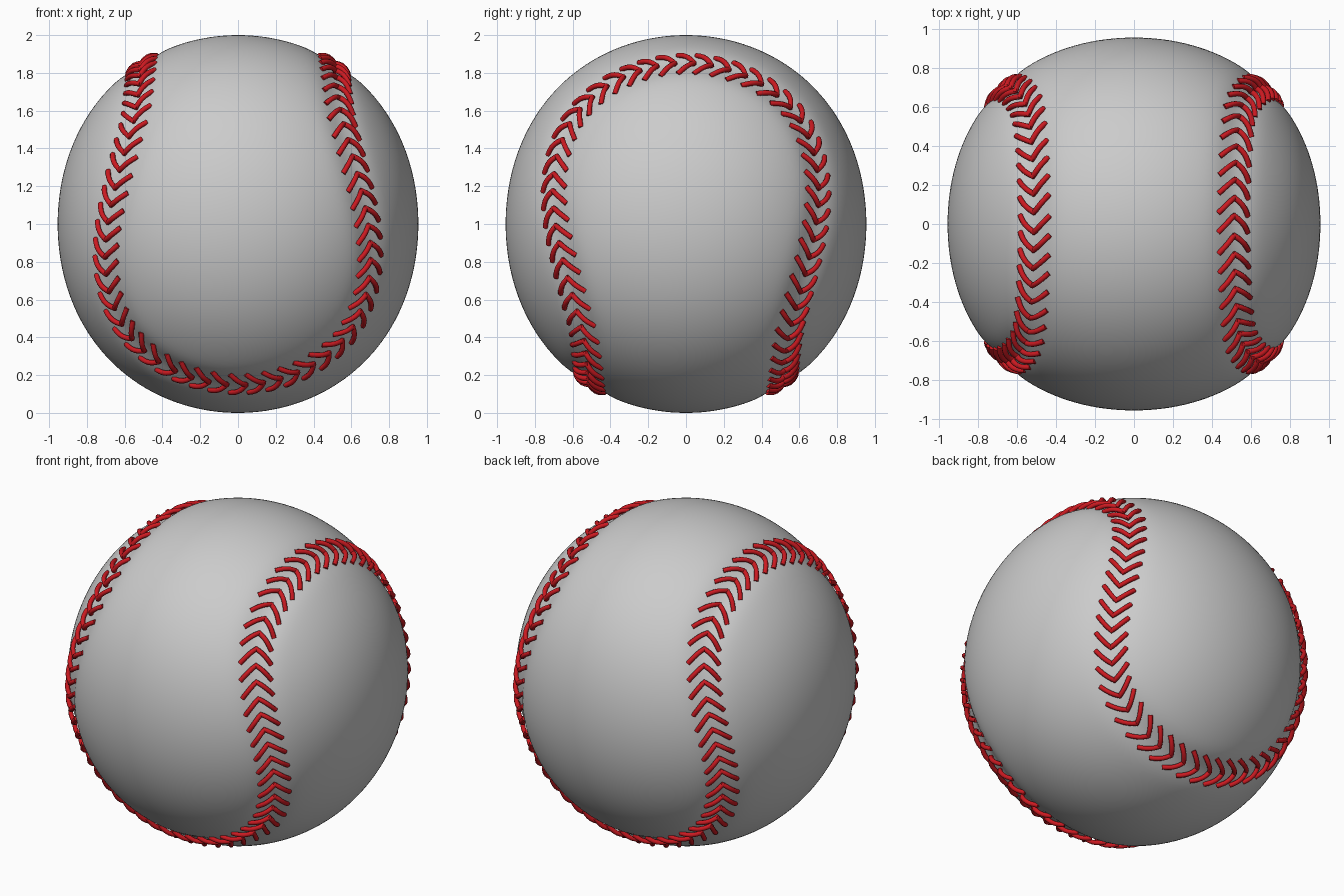
import bpy, bmesh, math
from mathutils import Vector, kdtree

if "Cube" in bpy.data.objects:
    bpy.data.objects.remove(bpy.data.objects["Cube"])

CENTRE = Vector((0, 0, 1))
STITCHES = 108


def material(name, rgb):
    m = bpy.data.materials.new(name)
    m.diffuse_color = (*rgb, 1)
    m.use_nodes = True
    m.node_tree.nodes["Principled BSDF"].inputs["Base Color"].default_value = m.diffuse_color
    return m


# Seam path: an eighth of the loop, mirrored, then repeated by quarter turns with z flipped
eighth = [(.705, -.705, 0), (.665, -.72, .2), (.605, -.68, .41),
          (.55, -.57, .61), (.525, -.33, .785), (.515, 0, .857)]
quarter = [Vector(p) for p in eighth]
quarter += [Vector((x, -y, z)) for x, y, z in eighth[-2:0:-1]]
loop = []
for _ in range(4):
    loop += quarter
    quarter = [Vector((-p.y, p.x, -p.z)) for p in quarter]


def catmull(a, b, c, d, t):
    return 0.5 * (2 * b + (c - a) * t + (2 * a - 5 * b + 4 * c - d) * t * t
                  + (3 * b - a - 3 * c + d) * t ** 3)


n = len(loop)
dense = [catmull(loop[i - 1], loop[i], loop[(i + 1) % n], loop[(i + 2) % n], k / 40).normalized()
         for i in range(n) for k in range(40)]
tree = kdtree.KDTree(len(dense))
for i, p in enumerate(dense):
    tree.insert(p, i)
tree.balance()


def radius(d):
    """Ball radius along direction d: flatter side lobes, shallow groove at the seam."""
    dist = tree.find(d)[2]
    return 1 - 0.045 * (d.x ** 4 + d.y ** 4) - 0.022 * math.exp(-(dist / 0.09) ** 2)


# Ball
bm = bmesh.new()
bmesh.ops.create_icosphere(bm, subdivisions=6, radius=1)
for v in bm.verts:
    d = v.co.normalized()
    v.co = d * radius(d) + CENTRE
me = bpy.data.meshes.new("ball")
bm.to_mesh(me)
bm.free()
ball = bpy.data.objects.new("ball", me)
bpy.context.collection.objects.link(ball)
me.shade_smooth()

# Even spacing along the seam
lengths = [0.0]
for i in range(len(dense)):
    lengths.append(lengths[-1] + (dense[(i + 1) % len(dense)] - dense[i]).length)
total = lengths[-1]

# Stitches: chevrons of two arched arms, trailing back from the seam
cu = bpy.data.curves.new("stitches", 'CURVE')
cu.dimensions = '3D'
cu.bevel_depth = 0.014
cu.bevel_resolution = 2
cu.use_fill_caps = True
i = 0
for s in range(STITCHES):
    while lengths[i + 1] < total * (s + 0.5) / STITCHES:
        i += 1
    p = dense[i]
    along = (dense[(i + 1) % len(dense)] - dense[i - 1]).normalized()
    side = p.cross(along).normalized()
    for sign in (-1, 1):
        spline = cu.splines.new('POLY')
        spline.points.add(6)
        for k, pt in enumerate(spline.points):
            u = k / 6
            d = (p + side * sign * (0.1 * u - 0.008) + along * (0.045 - 0.09 * u ** 1.3)).normalized()
            lift = 0.016 * (1 - u) + 0.018 * math.sin(math.pi * u)
            pt.co = (*(d * (radius(d) + lift) + CENTRE), 1)
stitches = bpy.data.objects.new("stitches", cu)
bpy.context.collection.objects.link(stitches)
cu.materials.append(material("red_thread", (0.6, 0.01, 0.015)))
bpy.context.view_layer.objects.active = stitches
stitches.select_set(True)
bpy.ops.object.convert(target='MESH')
bpy.ops.object.shade_smooth_by_angle(angle=math.radians(50))
